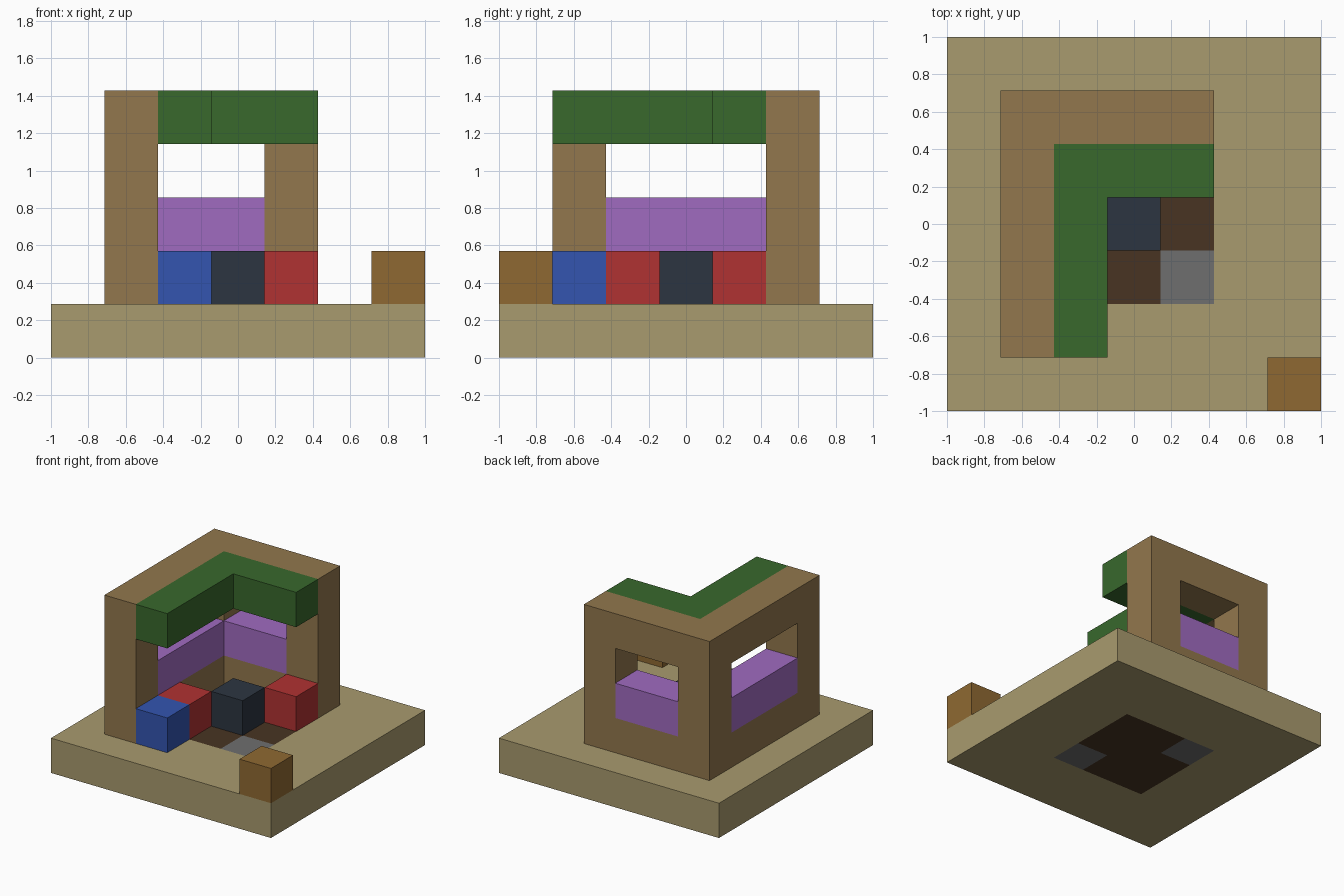
import bpy
import bmesh

if "Cube" in bpy.data.objects:
    bpy.data.objects.remove(bpy.data.objects["Cube"], do_unlink=True)

CELL = 2 / 7  # the model sits on a grid of seven cells


def material(name, hex_code):
    rgb = [int(hex_code[i:i + 2], 16) / 255 for i in range(0, 6, 2)]
    linear = [c / 12.92 if c <= 0.04045 else ((c + 0.055) / 1.055) ** 2.4 for c in rgb]
    mat = bpy.data.materials.new(name)
    mat.use_nodes = True
    mat.diffuse_color = (*linear, 1)
    mat.node_tree.nodes["Principled BSDF"].inputs["Base Color"].default_value = (*linear, 1)
    return mat


def rect(x0, y0, x1, y1):
    return [(x0, y0), (x1, y0), (x1, y1), (x0, y1)]


def build(name, mat, *prisms):
    """Extrude each (outline, bottom, top), in cell units, into one object."""
    bm = bmesh.new()
    for outline, bottom, top in prisms:
        verts = [bm.verts.new((x * CELL - 1, y * CELL - 1, bottom * CELL)) for x, y in outline]
        face = bm.faces.new(verts)
        extruded = bmesh.ops.extrude_face_region(bm, geom=[face], use_keep_orig=True)
        moved = [v for v in extruded["geom"] if isinstance(v, bmesh.types.BMVert)]
        bmesh.ops.translate(bm, verts=moved, vec=(0, 0, (top - bottom) * CELL))
    bmesh.ops.recalc_face_normals(bm, faces=bm.faces[:])
    mesh = bpy.data.meshes.new(name)
    bm.to_mesh(mesh)
    bm.free()
    mesh.materials.append(mat)
    obj = bpy.data.objects.new(name, mesh)
    bpy.context.collection.objects.link(obj)
    return obj


def block(name, mat, x, y, z=1):
    return build(name, mat, (rect(x, y, x + 1, y + 1), z, z + 1))


sand = material("sand", "A99B6E")
wood = material("wood", "92774D")
green = material("leaf green", "38682C")
purple = material("purple", "A06BC0")
blue = material("blue", "3355B0")
red = material("red", "B03232")
slate = material("dark slate", "2C3541")
brown = material("dark brown", "483422")
grey = material("grey", "6E6E6E")
amber = material("amber brown", "8F6932")

# Base slab: four strips around the square floor opening
strips = [rect(0, 0, 5, 2), rect(5, 0, 7, 5), rect(2, 5, 7, 7), rect(0, 2, 2, 5),
          rect(0, 5, 2, 7)]
build("base_slab", sand, *[(s, 0, 1) for s in strips])

# Floor inlay with two grey corners
build("floor_inlay", brown,
      ([(2, 2), (4, 2), (4, 3), (5, 3), (5, 5), (3, 5), (3, 4), (2, 4)], 0, 1))
block("front_floor_corner", grey, 4, 2, 0)
block("back_floor_corner", grey, 2, 4, 0)

# Corner walls: sill course, three posts and lintel course
wall_plan = [(1, 1), (2, 1), (2, 5), (5, 5), (5, 6), (1, 6)]
posts = [(rect(x, y, x + 1, y + 1), 2, 4) for x, y in [(1, 1), (1, 5), (4, 5)]]
build("corner_walls", wood, (wall_plan, 1, 2), *posts, (wall_plan, 4, 5))

# Panels filling the lower half of each window
build("side_window_panel", purple, (rect(1, 2, 2, 5), 2, 3))
build("back_window_panel", purple, (rect(2, 5, 4, 6), 2, 3))

# Overhanging canopy along the inside of the walls
build("canopy", green, ([(2, 1), (3, 1), (3, 4), (5, 4), (5, 5), (2, 5)], 4, 5))

# Loose blocks
block("blue_block", blue, 2, 1)
block("front_red_block", red, 2, 2)
block("centre_block", slate, 3, 3)
block("back_red_block", red, 4, 4)
block("corner_block", amber, 6, 0)
